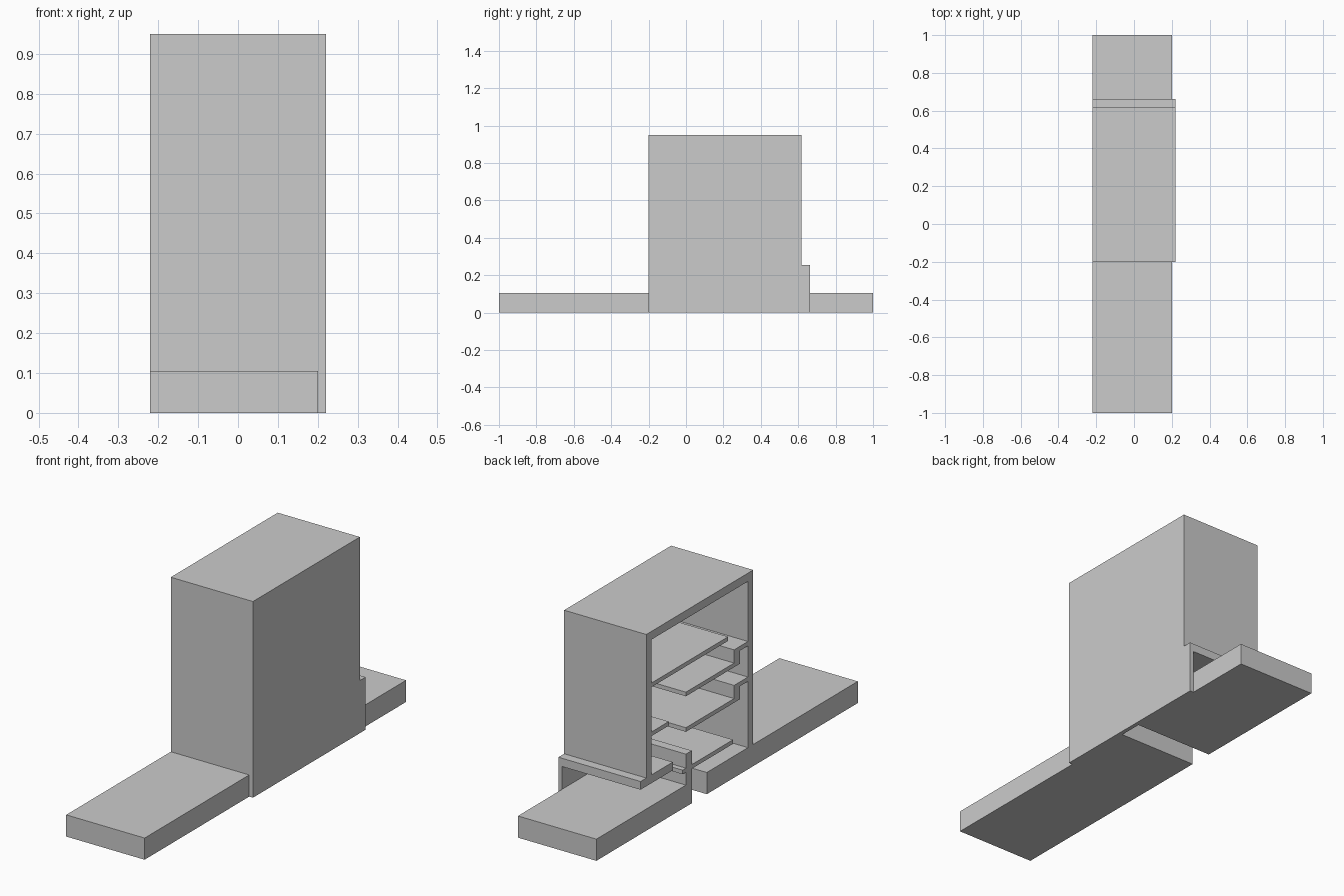
import bpy

if "Cube" in bpy.data.objects:
    bpy.data.objects.remove(bpy.data.objects["Cube"])

OPEN, BACK, OUT = -0.22, 0.20, 0.22   # open side, inner face and outer face of the side panel


def extrude_x(name, profile, x0=OPEN, x1=BACK):
    """Extrude a closed (y, z) profile, listed anticlockwise seen from +x."""
    n = len(profile)
    verts = [(x, y, z) for x in (x0, x1) for y, z in profile]
    faces = [tuple(reversed(range(n))), tuple(range(n, 2 * n))]
    faces += [(i, (i + 1) % n, n + (i + 1) % n, n + i) for i in range(n)]
    mesh = bpy.data.meshes.new(name)
    mesh.from_pydata(verts, [], faces)
    mesh.update()
    obj = bpy.data.objects.new(name, mesh)
    bpy.context.collection.objects.link(obj)
    return obj


def slab(name, y0, y1, z0, z1):
    return extrude_x(name, [(y0, z0), (y1, z0), (y1, z1), (y0, z1)])


# Long floor, split by a gap under the housing
slab("front_floor", -1.0, 0.155, 0, 0.105)
slab("rear_floor", 0.27, 1.0, 0, 0.105)

# Closed side panel, with the step for the low outlet
extrude_x("side_panel", [(-0.2, 0), (0.662, 0), (0.662, 0.255), (0.618, 0.255),
                         (0.618, 0.95), (-0.2, 0.95)], BACK, OUT)

# Housing: front wall, roof, rear wall and outlet roof in one bent profile
extrude_x("housing_shell", [(-0.2, 0.105), (-0.16, 0.105), (-0.16, 0.91), (0.577, 0.91),
                            (0.577, 0.255), (0.415, 0.255), (0.415, 0.215), (0.662, 0.215),
                            (0.662, 0.255), (0.618, 0.255), (0.618, 0.95), (-0.2, 0.95)])

# Divider between the gap and the outlet
slab("outlet_divider", 0.27, 0.315, 0.105, 0.255)

# Stepped shelves hung from the front wall
for label, top in (("upper", 0.555), ("lower", 0.383)):
    profile = [(-0.16, 0.043), (-0.1, 0.043), (-0.1, -0.02), (0.315, -0.02),
               (0.315, 0), (-0.054, 0), (-0.054, 0.064), (-0.16, 0.064)]
    extrude_x(label + "_stepped_shelf", [(y, top + z) for y, z in profile])

# Flat shelves: two from the rear wall, one through the divider
slab("top_shelf", -0.008, 0.577, 0.68, 0.70)
slab("rear_ledge", 0.446, 0.577, 0.443, 0.463)
slab("bottom_shelf", -0.046, 0.34, 0.167, 0.187)
